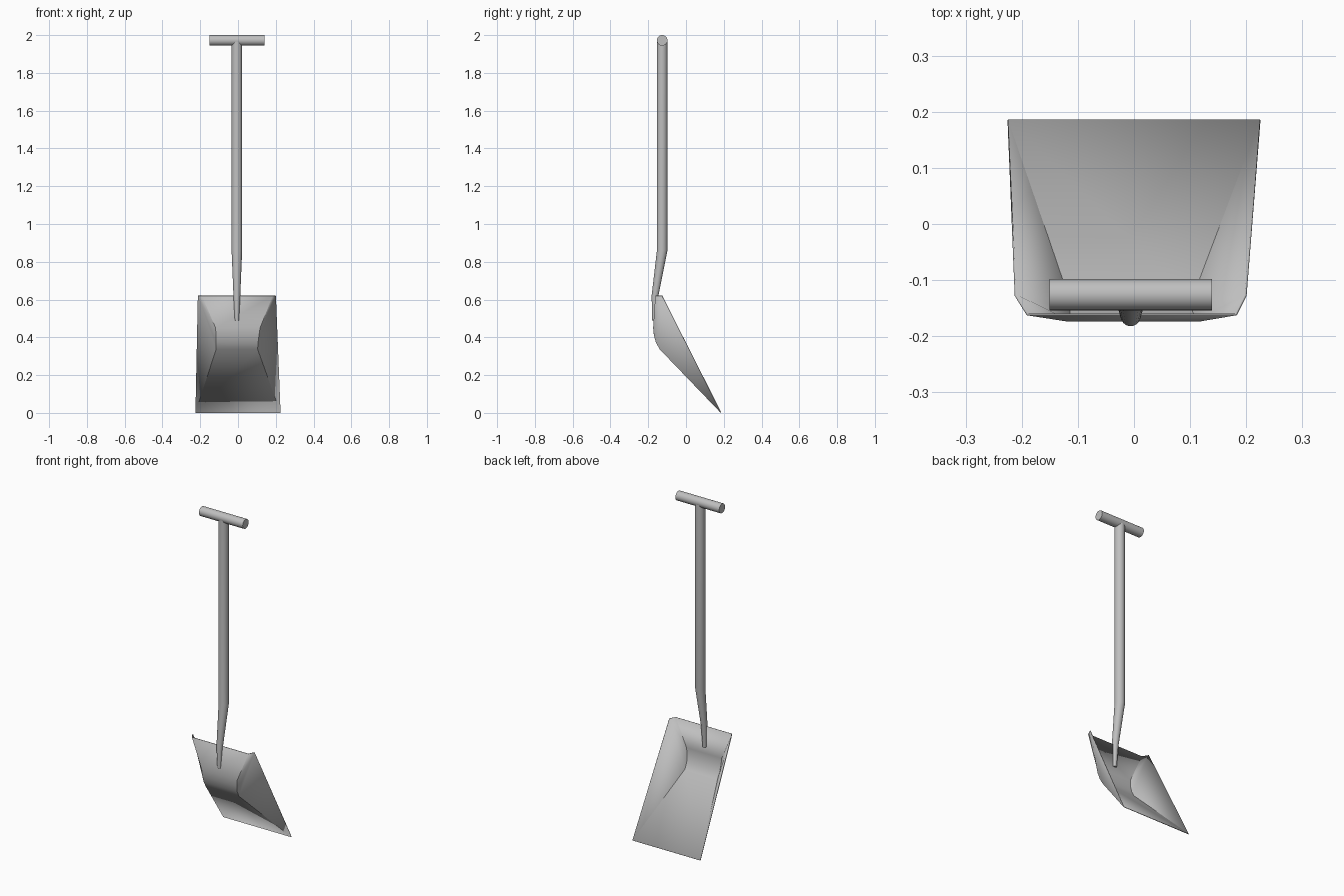
import bpy, bmesh, math
from mathutils import Vector

cube = bpy.data.objects.get("Cube")
if cube:
    bpy.data.objects.remove(cube, do_unlink=True)

steel = bpy.data.materials.new("grey_steel")
steel.use_nodes = True
GREY = (0.52, 0.52, 0.52, 1)
steel.diffuse_color = GREY
steel.node_tree.nodes["Principled BSDF"].inputs["Base Color"].default_value = GREY

CX = -0.006   # centre line of the handle
SHAFT_Y = -0.126


def finish(name, bm, angle=35):
    """Turn a bmesh into a named object with the steel material."""
    bmesh.ops.recalc_face_normals(bm, faces=bm.faces)
    mesh = bpy.data.meshes.new(name)
    bm.to_mesh(mesh)
    bm.free()
    mesh.materials.append(steel)
    obj = bpy.data.objects.new(name, mesh)
    bpy.context.collection.objects.link(obj)
    bpy.ops.object.select_all(action="DESELECT")
    obj.select_set(True)
    bpy.context.view_layer.objects.active = obj
    bpy.ops.object.shade_smooth_by_angle(angle=math.radians(angle))
    return obj


def tube(name, stations, u, v, sides=24):
    """Loft circles of (centre, radius) lying in the plane of u and v."""
    bm = bmesh.new()
    rings = []
    for centre, r in stations:
        angles = [2 * math.pi * i / sides for i in range(sides)]
        rings.append([bm.verts.new(Vector(centre) + r * (math.cos(a) * u + math.sin(a) * v))
                      for a in angles])
    for low, high in zip(rings, rings[1:]):
        for i in range(sides):
            j = (i + 1) % sides
            bm.faces.new((low[i], low[j], high[j], high[i]))
    bm.faces.new(rings[0])
    bm.faces.new(rings[-1])
    return finish(name, bm)


X, Y, Z = Vector((1, 0, 0)), Vector((0, 1, 0)), Vector((0, 0, 1))

# Cross grip
tube("grip", [((CX - 0.145, SHAFT_Y, 1.972), 0.028),
              ((CX + 0.145, SHAFT_Y, 1.972), 0.028)], Y, Z)

# Straight shaft with a cranked, tapering lower end
tube("shaft", [((CX, SHAFT_Y, 1.965), 0.028),
               ((CX, SHAFT_Y, 0.86), 0.028),
               ((CX, -0.164, 0.62), 0.018),
               ((CX, -0.168, 0.49), 0.011)], X, Y)

# Scoop: floor profile as (centre x, half width, y, z), from top to cutting edge
profile = [(CX + 0.002, 0.186, -0.161, 0.62),
           (-0.001, 0.117, -0.172, 0.45),
           (-0.003, 0.113, -0.168, 0.41),
           (-0.005, 0.110, -0.157, 0.372),
           (-0.006, 0.109, -0.138, 0.338),
           (0, 0.225, 0.185, 0.002)]
bm = bmesh.new()
left, right = [[bm.verts.new((cx + s * w, y, z)) for cx, w, y, z in profile]
               for s in (1, -1)]
for i in range(len(profile) - 1):
    bm.faces.new((left[i], left[i + 1], right[i + 1], right[i]))

# Side walls fan out from the raised upper corners
for side, s in ((left, 1), (right, -1)):
    corner = bm.verts.new((CX + s * 0.205, -0.127, 0.62))
    for a, b in zip(side, side[1:]):
        bm.faces.new((corner, a, b))
scoop = finish("scoop", bm, 25)
sheet = scoop.modifiers.new("sheet_thickness", "SOLIDIFY")
sheet.thickness = 0.004
sheet.offset = 0
